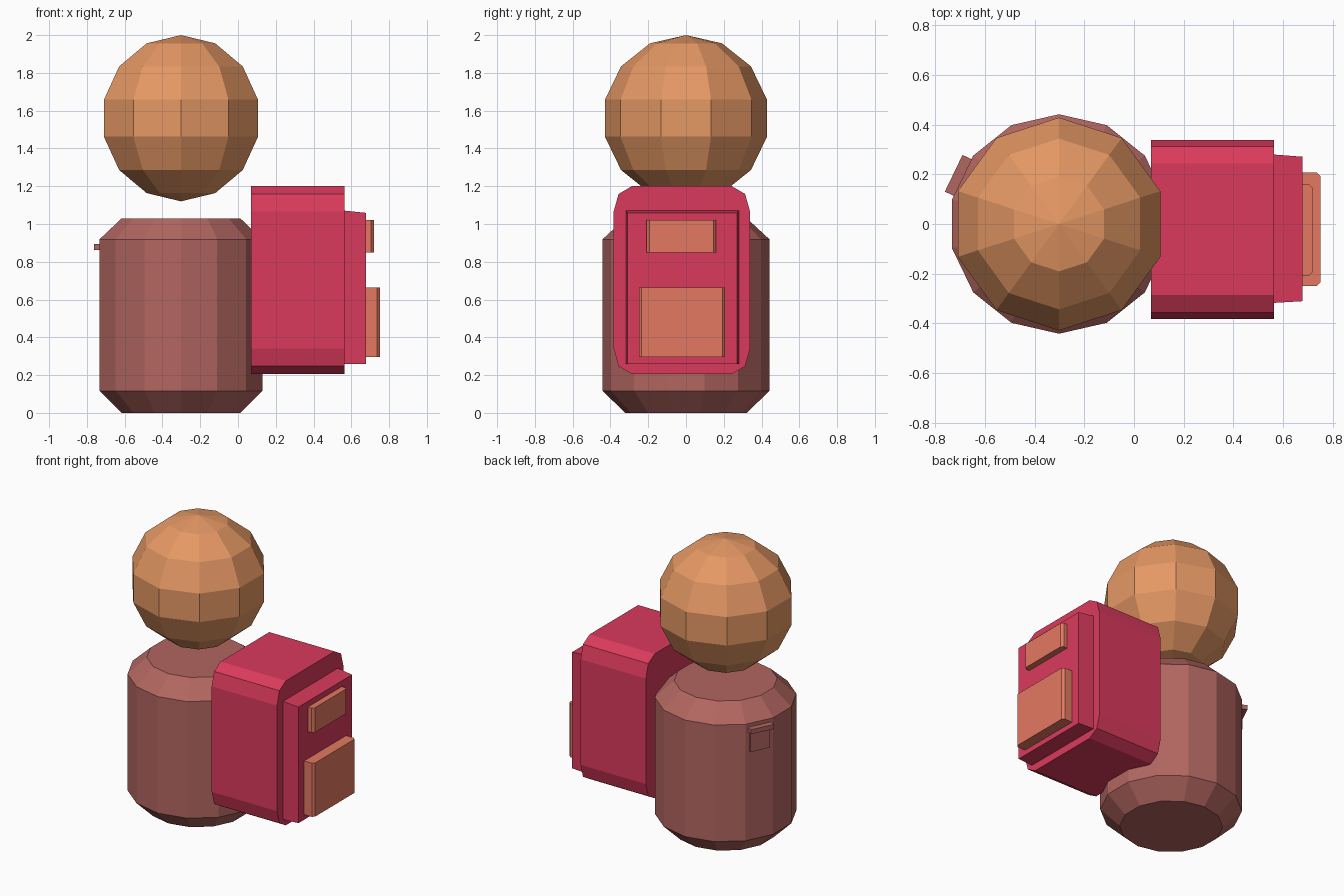
import bpy, bmesh, math
from mathutils import Vector

if "Cube" in bpy.data.objects:
    bpy.data.objects.remove(bpy.data.objects["Cube"])


def material(name, rgb):
    m = bpy.data.materials.new(name)
    lin = [((c / 255 + 0.055) / 1.055) ** 2.4 for c in rgb]
    m.diffuse_color = (*lin, 1)
    m.use_nodes = True
    m.node_tree.nodes["Principled BSDF"].inputs["Base Color"].default_value = m.diffuse_color
    return m


tan = material("tan", (229, 152, 100))
brown = material("dusty brown", (178, 102, 96))
crimson = material("crimson", (218, 58, 92))
coral = material("coral", (227, 120, 97))


def loft(name, rings, mat):
    """Skin a closed solid through rings of equal point count."""
    bm = bmesh.new()
    loops = [[bm.verts.new(p) for p in r] for r in rings]
    n = len(loops[0])
    for a, b in zip(loops, loops[1:]):
        for i in range(n):
            j = (i + 1) % n
            bm.faces.new((a[i], a[j], b[j], b[i]))
    bm.faces.new(loops[0][::-1])
    bm.faces.new(loops[-1])
    bmesh.ops.remove_doubles(bm, verts=bm.verts, dist=1e-5)
    bmesh.ops.recalc_face_normals(bm, faces=bm.faces)
    me = bpy.data.meshes.new(name)
    bm.to_mesh(me)
    bm.free()
    me.materials.append(mat)
    ob = bpy.data.objects.new(name, me)
    bpy.context.collection.objects.link(ob)
    return ob


CX = -0.302


def lathe(name, profile, sides, mat):
    ang = [math.pi / 2 + math.tau * i / sides for i in range(sides)]
    loft(name, [[(CX + r * math.cos(a), r * math.sin(a), z) for a in ang]
                for r, z in profile], mat)


# Head: faceted ball
R = 0.44
lathe("head", [(R * math.sin(math.pi * k / 7), 1.56 - R * math.cos(math.pi * k / 7))
               for k in range(8)], 10, tan)

# Body: chamfered drum
lathe("body", [(0.322, 0), (0.442, 0.117), (0.442, 0.919), (0.322, 1.03)], 14, brown)

# Backpack: rounded-corner block extruded along x
corner = [(0.361, 0.363), (0.335, 0.456), (0.265, 0.497)]
quad = corner + [(-y, z) for y, z in corner[::-1]]
outline = quad + [(-y, -z) for y, z in quad]
loft("backpack", [[(x, -0.022 + y, 0.703 + z) for y, z in outline]
                  for x in (0.068, 0.565)], crimson)


# Backpack panel: slightly tapered slab
def rect(x, y0, y1, z0, z1):
    return [(x, y0, z0), (x, y1, z0), (x, y1, z1), (x, y0, z1)]


loft("backpack_panel", [rect(0.56, -0.318, 0.28, 0.258, 1.071),
                        rect(0.678, -0.311, 0.271, 0.26, 1.059)], crimson)

# Pockets: side-chamfered plates
for name, x1, y0, y1, z0, z1 in (("upper_pocket", 0.72, -0.208, 0.16, 0.85, 1.02),
                                 ("lower_pocket", 0.752, -0.25, 0.207, 0.296, 0.665)):
    c = 0.015
    plan = [(0.67, y0), (x1 - c, y0), (x1, y0 + c), (x1, y1 - c), (x1 - c, y1), (0.67, y1)]
    loft(name, [[(x, y, z) for x, y in plan] for z in (z0, z1)], coral)

# Small pocket with a flap on one body facet
a = math.pi / 2 + math.tau * 2.5 / 14
out = Vector((math.cos(a), math.sin(a), 0))
side = Vector((-out.y, out.x, 0))
base = Vector((CX, 0, 0))
for name, d, w, z0, z1 in (("small_pocket", 0.442, 0.07, 0.725, 0.87),
                           ("small_pocket_flap", 0.471, 0.082, 0.863, 0.894)):
    plan = [base + out * r + side * s
            for r, s in ((0.42, -w), (d, -w), (d, w), (0.42, w))]
    loft(name, [[p + Vector((0, 0, z)) for p in plan] for z in (z0, z1)], brown)
